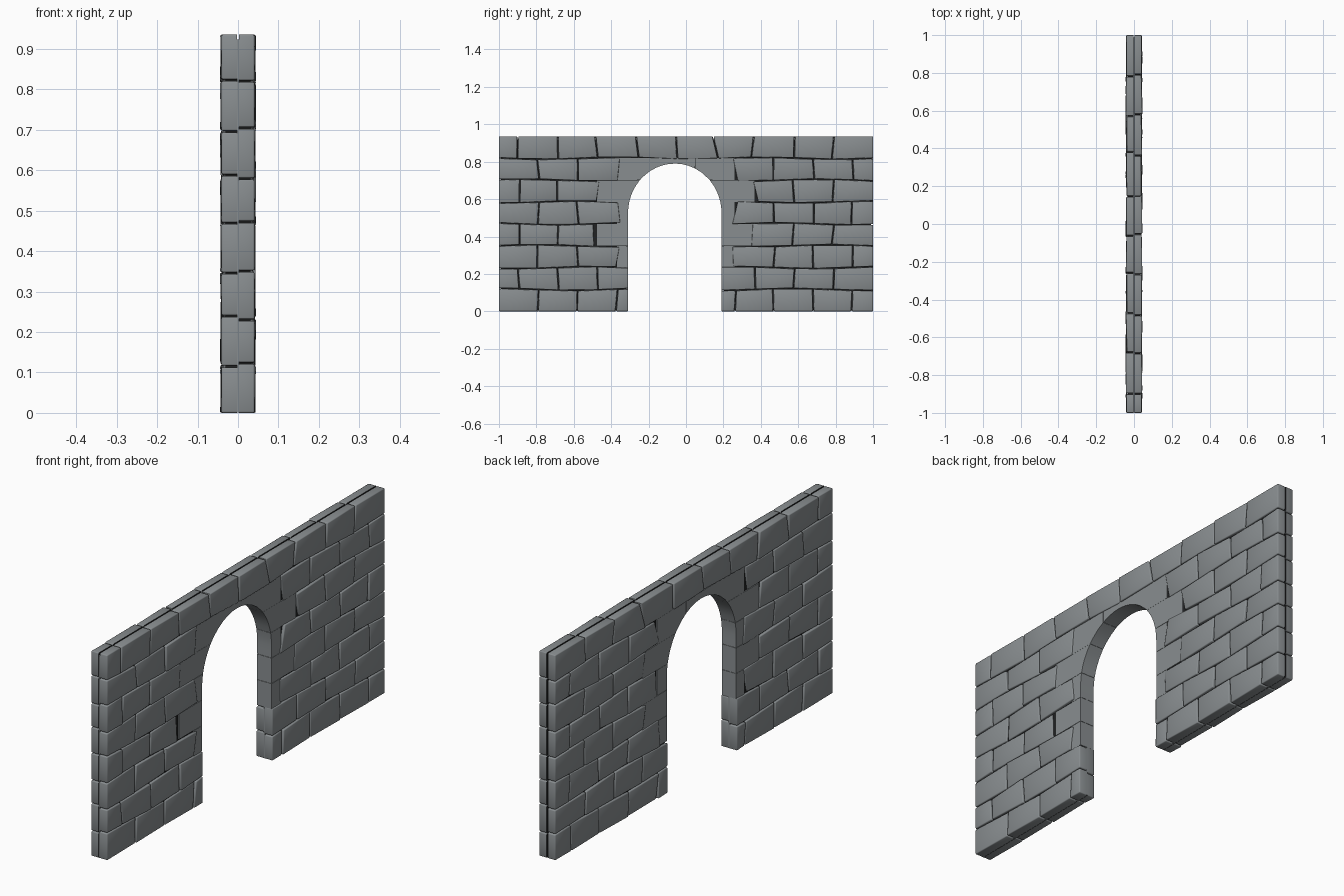
import bpy, bmesh, math, random

random.seed(7)

cube = bpy.data.objects.get("Cube")
if cube:
    bpy.data.objects.remove(cube, do_unlink=True)

HALF = 1.0             # half length of the wall
HEIGHT = 0.935
COURSES = 8
STEP = 0.21            # spacing of the upright joints
MID, RADIUS = -0.06, 0.25          # arch centre and half width
SPRING, RISE = 0.525, 0.265        # arch spring height and rise
SEAM = 0.003
GAP = 0.003
LEVELS = [HEIGHT * i / COURSES for i in range(COURSES + 1)]
JITTER = {}            # sideways shift of each joint end, shared by neighbours


def material(name, colour):
    mat = bpy.data.materials.new(name)
    mat.use_nodes = True
    mat.diffuse_color = (*colour, 1)
    node = mat.node_tree.nodes["Principled BSDF"]
    node.inputs["Base Color"].default_value = (*colour, 1)
    node.inputs["Roughness"].default_value = 0.8
    return mat


STONE = material("grey stone", (0.25, 0.27, 0.28))
DARK = material("dark joint", (0.015, 0.016, 0.017))


def finish(name, bm, mats, angle=None):
    bmesh.ops.recalc_face_normals(bm, faces=bm.faces[:])
    mesh = bpy.data.meshes.new(name)
    bm.to_mesh(mesh)
    bm.free()
    obj = bpy.data.objects.new(name, mesh)
    bpy.context.collection.objects.link(obj)
    for mat in mats:
        mesh.materials.append(mat)
    if angle:
        bpy.ops.object.select_all(action="DESELECT")
        obj.select_set(True)
        bpy.context.view_layer.objects.active = obj
        bpy.ops.object.shade_smooth_by_angle(angle=math.radians(angle))


def prism(bm, profile, depth):
    """Extrude a (y, z) profile evenly to both sides of x = 0."""
    a, b = ([bm.verts.new((x, y, z)) for y, z in profile] for x in (-depth, depth))
    bm.faces.new(a)
    bm.faces.new(b)
    n = len(a)
    for i in range(n):
        j = (i + 1) % n
        bm.faces.new((a[i], a[j], b[j], b[i]))


def half_width(z):
    """Half width of the opening at height z."""
    t = max(0.0, (z - SPRING) / RISE)
    return RADIUS * math.sqrt(max(0.0, 1 - t * t))


def arch_height(y):
    t = min(1.0, abs(y - MID) / RADIUS)
    return SPRING + RISE * math.sqrt(1 - t * t)


def outline(inset_start, inset_end, bottom, top, grow):
    """Wall outline with the arched opening notched out of its foot."""
    pts = [(MID + (RADIUS + grow) * math.cos(a), SPRING + (RISE + grow) * math.sin(a))
           for a in (math.pi * i / 20 for i in range(21))]
    return ([(-HALF + inset_start, bottom), (-HALF + inset_start, top),
             (HALF - inset_end, top), (HALF - inset_end, bottom),
             (MID + RADIUS + grow, bottom)] + pts + [(MID - RADIUS - grow, bottom)])


# Joint layout: half-brick offset on alternate courses
def joints(course):
    start = -0.79 if course % 2 == 0 else -0.895
    return [start + STEP * k for k in range(10) if start + STEP * k < HALF - 0.05]


def runs(course):
    """Pairs of joints that bound each brick of a course."""
    left, right = MID - RADIUS, MID + RADIUS
    js = joints(course)
    if course == COURSES - 1:
        rows = [[-HALF] + js + [HALF]]
    else:
        a = [j for j in js if j < left]
        b = [j for j in js if j > right]
        if course < 2:
            a, b = a + [left], [right] + b
        rows = [[-HALF] + a, b + [HALF]]
    return [pair for row in rows for pair in zip(row, row[1:])]


def fixed(y):
    return any(abs(y - e) < 0.001 for e in (-HALF, HALF, MID - RADIUS, MID + RADIUS))


def joint_y(side, course, y, upper):
    """Crooked joint position, shared by both neighbouring bricks."""
    if fixed(y):
        return y
    amount = 0.022 if abs(y - MID) < 0.5 and course > 1 else 0.007
    key = (side, course, round(y, 3), upper)
    if key not in JITTER:
        JITTER[key] = random.uniform(-amount, amount)
    return y + JITTER[key]


def level_z(side, level, y):
    if level in (0, COURSES):
        return LEVELS[level]
    return LEVELS[level] + 0.006 * math.sin(8 * y + 2.3 * level + side)


# Bricks: one pillowed block per joint pair on each face of the wall
def brick(bm, side, course, y0, y1):
    corners = []
    for y, upper in ((y0, 0), (y1, 0), (y1, 1), (y0, 1)):
        yy = joint_y(side, course, y, upper)
        z = level_z(side, course + upper, yy)
        if not fixed(y):
            yy += GAP if y == y0 else -GAP
        if course + upper not in (0, COURSES):
            z += -GAP * 0.7 if upper else GAP * 0.7
        depth = 0.040 + (0.001 if fixed(y) else random.uniform(-0.003, 0.005))
        corners.append((depth, yy, z))
    inner = [bm.verts.new((side * SEAM, y, z)) for _, y, z in corners]
    outer = [bm.verts.new((side * d, y, z)) for d, y, z in corners]
    faces = [bm.faces.new(inner), bm.faces.new(outer)]
    faces[0].material_index = 1
    for i in range(4):
        j = (i + 1) % 4
        faces.append(bm.faces.new((inner[i], inner[j], outer[j], outer[i])))
    bmesh.ops.recalc_face_normals(bm, faces=faces)
    edges = {e for f in faces for e in f.edges} - set(faces[0].edges)
    bmesh.ops.bevel(bm, geom=list(edges), offset=0.004, segments=2, profile=0.5,
                    affect="EDGES", clamp_overlap=True, material=0)


for side, label in ((1, "left"), (-1, "right")):
    for course in range(COURSES):
        bm = bmesh.new()
        for y0, y1 in runs(course):
            brick(bm, side, course, y0, y1)
        finish(f"{label}_brick_course_{course + 1}", bm, [STONE, DARK], 50)

# Flat stones around the opening, one per course on each side
bm = bmesh.new()
for course in range(2, COURSES - 2):
    z0, z1 = LEVELS[course] + 0.0006, LEVELS[course + 1] - 0.0006
    js = joints(course)
    ends = (max(j for j in js if j < MID - RADIUS), min(j for j in js if j > MID + RADIUS))
    for end, sign in zip(ends, (-1, 1)):
        zs = [z0 + (z1 - z0) * i / 4 for i in range(5)]
        prism(bm, [(end, z0)] + [(MID + sign * half_width(z), z) for z in zs] + [(end, z1)],
              0.036)

# Crown stones over the arch
course = COURSES - 2
z0, z1 = LEVELS[course], LEVELS[course + 1] + 0.003
cuts = [j for j in joints(course) if -0.4 < j < 0.3]
reach = half_width(z0)
for a, b in zip(cuts, cuts[1:]):
    a, b = a + 0.0006, b - 0.0006
    ys = [a + (b - a) * i / 6 for i in range(7)]
    ys = sorted(ys + [y for y in (MID - reach, MID + reach) if a < y < b])
    under = [(y, max(z0, arch_height(y))) for y in ys]
    prism(bm, under + [(b, z1), (a, z1)], 0.036)
finish("arch_surround", bm, [STONE], 30)

# Recessed mortar behind the bricks
bm = bmesh.new()
prism(bm, outline(0.012, 0.012, 0.008, HEIGHT - 0.015, 0.012), 0.031)
finish("mortar_core", bm, [DARK])

# Thin fill between the two faces, leaving a seam along the top and far end
bm = bmesh.new()
prism(bm, outline(0.001, 0.012, 0.001, HEIGHT - 0.012, 0.001), SEAM)
finish("seam_fill", bm, [STONE])
